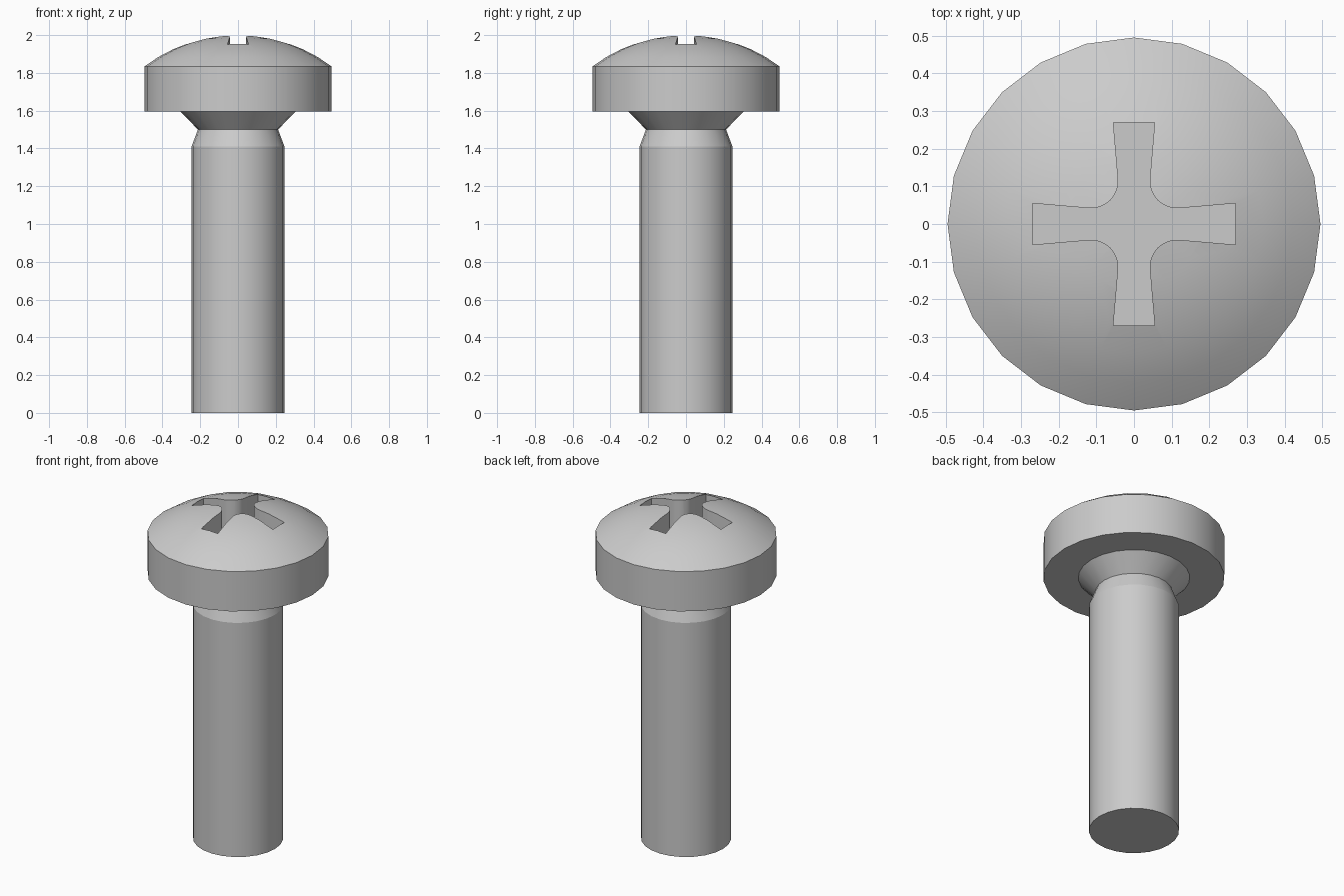
import bpy, bmesh, math
from mathutils import Matrix

if "Cube" in bpy.data.objects:
    bpy.data.objects.remove(bpy.data.objects["Cube"])

SIDES = 24


def make_object(name, bm):
    mesh = bpy.data.meshes.new(name)
    bmesh.ops.recalc_face_normals(bm, faces=bm.faces)
    bm.to_mesh(mesh)
    bm.free()
    obj = bpy.data.objects.new(name, mesh)
    bpy.context.collection.objects.link(obj)
    return obj


def lathe(name, profile):
    """Closed solid of revolution from (radius, height) points; r = 0 gives a pole."""
    bm = bmesh.new()
    rings = []
    for r, z in profile:
        if r == 0:
            rings.append([bm.verts.new((0, 0, z))] * SIDES)
        else:
            rings.append([bm.verts.new((r * math.cos(i * math.tau / SIDES),
                                        r * math.sin(i * math.tau / SIDES), z))
                          for i in range(SIDES)])
    bm.faces.new(rings[0])
    for a, b in zip(rings, rings[1:]):
        for i in range(SIDES):
            j = (i + 1) % SIDES
            bm.faces.new(dict.fromkeys((a[i], a[j], b[j], b[i])))
    return make_object(name, bm)


# Shank, tapered neck, flared collar and head rim
profile = [(0.246, 0), (0.246, 1.41), (0.212, 1.5), (0.305, 1.595), (0.495, 1.595)]

# Domed top of the head
rim_z, rise, rad = 1.835, 0.165, 0.495
dome_r = (rad ** 2 + rise ** 2) / (2 * rise)
sweep = math.asin(rad / dome_r)
for k in range(7):
    a = sweep * (1 - k / 6)
    profile.append((dome_r * math.sin(a) if k < 6 else 0, 2 - dome_r * (1 - math.cos(a))))
screw = lathe("screw_body", profile)

# Cross recess cutter: four flared arms with rounded inner corners
quarter = [(0.27, -0.055), (0.27, 0.055)]
for k in range(9):
    a = math.radians(-85 - 100 * k / 8)
    quarter.append((0.1138 + 0.072 * math.cos(a), 0.1138 + 0.072 * math.sin(a)))
bm = bmesh.new()
outline = []
for q in range(4):
    turn = Matrix.Rotation(q * math.pi / 2, 3, 'Z')
    for x, y in quarter:
        v = bm.verts.new((x, y, 1.75))
        v.co = turn @ v.co
        outline.append(v)
base = bm.faces.new(outline)
top = bmesh.ops.extrude_face_region(bm, geom=[base])["geom"]
bmesh.ops.translate(bm, vec=(0, 0, 0.4),
                    verts=[g for g in top if isinstance(g, bmesh.types.BMVert)])
cutter = make_object("cross_recess_cutter", bm)

# Cut the recess into the head
mod = screw.modifiers.new("cross_recess", 'BOOLEAN')
mod.operation = 'DIFFERENCE'
mod.solver = 'EXACT'
mod.object = cutter
bpy.context.view_layer.objects.active = screw
screw.select_set(True)
bpy.ops.object.modifier_apply(modifier=mod.name)
bpy.data.objects.remove(cutter)

# Plain metal finish
steel = bpy.data.materials.new("light_grey_metal")
steel.diffuse_color = (0.6, 0.6, 0.6, 1)
steel.use_nodes = True
steel.node_tree.nodes["Principled BSDF"].inputs["Base Color"].default_value = steel.diffuse_color
screw.data.materials.clear()
screw.data.materials.append(steel)
bpy.ops.object.shade_smooth_by_angle(angle=math.radians(18))
